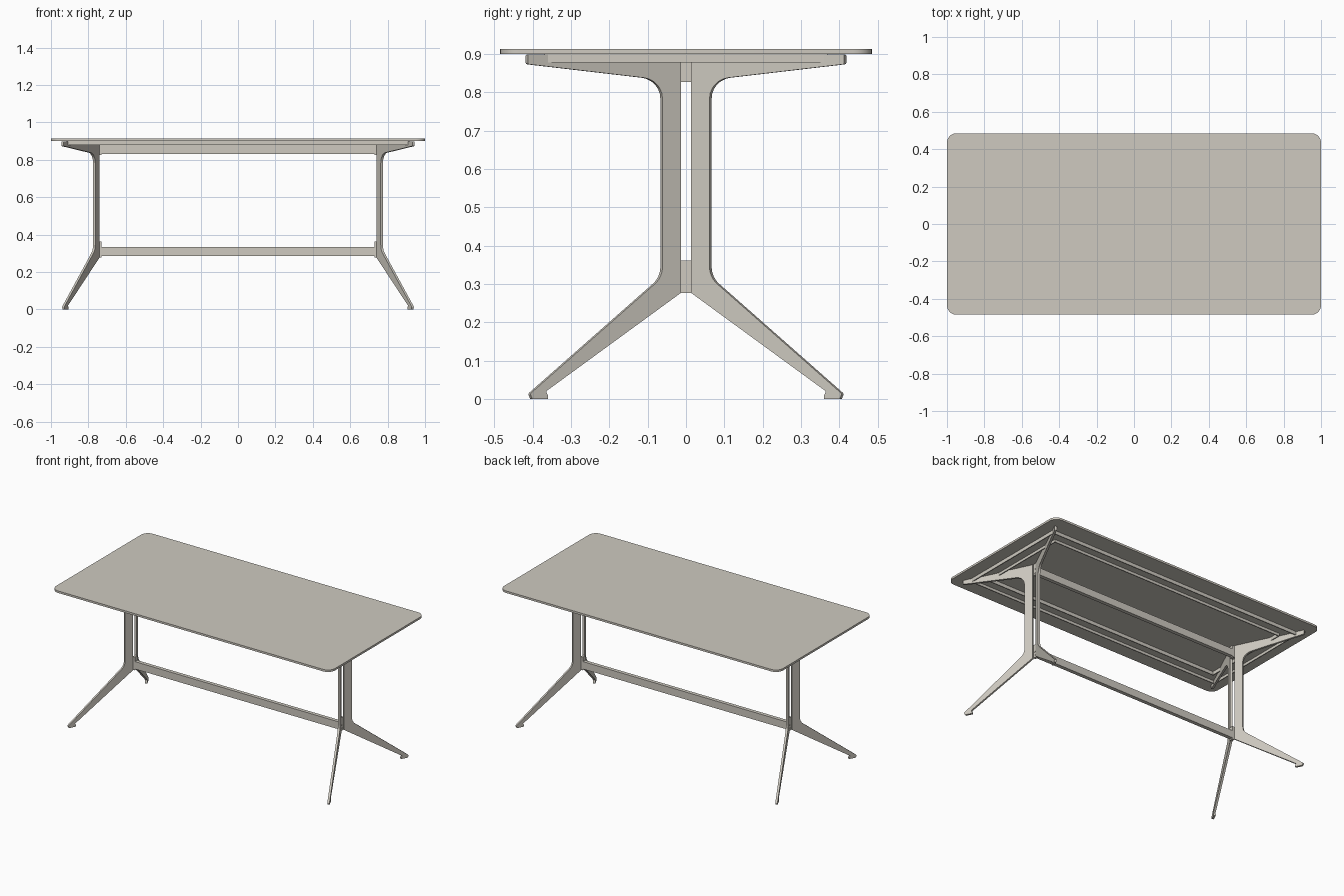
import bpy, bmesh, math
from mathutils import Vector

if "Cube" in bpy.data.objects:
    bpy.data.objects.remove(bpy.data.objects["Cube"])

metal = bpy.data.materials.new("warm_grey")
metal.diffuse_color = (0.62, 0.59, 0.53, 1)
metal.use_nodes = True
metal.node_tree.nodes["Principled BSDF"].inputs["Base Color"].default_value = metal.diffuse_color


def rounded(points, steps=6):
    """Outline from (a, b, radius) corners, each rounded by its radius."""
    out, n = [], len(points)
    for i, (a, b, r) in enumerate(points):
        p = Vector((a, b))
        if r == 0:
            out.append(p)
            continue
        d1 = (Vector(points[i - 1][:2]) - p).normalized()
        d2 = (Vector(points[(i + 1) % n][:2]) - p).normalized()
        half = d1.angle(d2) / 2
        cut = r / math.tan(half)
        centre = p + (d1 + d2).normalized() * (r / math.sin(half))
        v1, v2 = p + d1 * cut - centre, p + d2 * cut - centre
        sweep = v1.angle_signed(v2)
        for k in range(steps + 1):
            t = -sweep * k / steps
            c, s = math.cos(t), math.sin(t)
            out.append(centre + Vector((v1.x * c - v1.y * s, v1.x * s + v1.y * c)))
    return out


def finish(name, bm, smooth=True):
    bmesh.ops.recalc_face_normals(bm, faces=bm.faces)
    mesh = bpy.data.meshes.new(name)
    bm.to_mesh(mesh)
    bm.free()
    mesh.materials.append(metal)
    obj = bpy.data.objects.new(name, mesh)
    bpy.context.collection.objects.link(obj)
    if smooth:
        bpy.ops.object.select_all(action='DESELECT')
        obj.select_set(True)
        bpy.context.view_layer.objects.active = obj
        bpy.ops.object.shade_smooth_by_angle(angle=math.radians(30))
    return obj


def prism(name, outline, place, depth):
    """Extrude an outline placed in space along a depth vector."""
    bm = bmesh.new()
    face = bm.faces.new([bm.verts.new(place(p)) for p in outline])
    new = bmesh.ops.extrude_face_region(bm, geom=[face])["geom"]
    bmesh.ops.translate(bm, vec=depth, verts=[g for g in new if isinstance(g, bmesh.types.BMVert)])
    return finish(name, bm)


def box(name, x, y, z):
    outline = [(x[0], y[0]), (x[1], y[0]), (x[1], y[1]), (x[0], y[1])]
    return prism(name, outline, lambda p: (p[0], p[1], z[0]), Vector((0, 0, z[1] - z[0])))


# Table top with rounded corners
corners = [(-1, -0.485, 0.05), (1, -0.485, 0.05), (1, 0.485, 0.05), (-1, 0.485, 0.05)]
prism("table_top", rounded(corners), lambda p: (p.x, p.y, 0.9), Vector((0, 0, 0.013)))

# Four splayed leg plates: arm, column and foot in one profile (y, z, radius)
leg_profile = rounded([
    (0.016, 0.277, 0), (0.368, 0.02, 0.004), (0.363, 0.011, 0.003), (0.363, 0, 0),
    (0.403, 0, 0), (0.409, 0.014, 0.006), (0.064, 0.318, 0.06), (0.064, 0.832, 0.055),
    (0.415, 0.873, 0.005), (0.415, 0.898, 0.003), (0.016, 0.898, 0)])
SLOPE, THICK = 0.48, 0.013
for sx, xname in ((-1, "left"), (1, "right")):
    for sy, yname in ((-1, "front"), (1, "back")):
        side = Vector((sx, -sy * SLOPE, 0)).normalized() * THICK
        prism(f"{yname}_{xname}_leg", leg_profile,
              lambda p: Vector((sx * (0.746 + SLOPE * (p.x - 0.016)), sy * p.x, p.y)) - side / 2,
              side)

# Channel frame under the top: two upright flanges and a thin web
def ring(name, x, y, width, z):
    bm = bmesh.new()
    loops = []
    for inset, h in ((0, z[0]), (0, z[1]), (width, z[1]), (width, z[0])):
        a, b = x - inset, y - inset
        loops.append([bm.verts.new(c) for c in ((-a, -b, h), (a, -b, h), (a, b, h), (-a, b, h))])
    for i in range(4):
        for k in range(4):
            j, m = (i + 1) % 4, (k + 1) % 4
            bm.faces.new((loops[i][k], loops[i][m], loops[j][m], loops[j][k]))
    finish(name, bm, smooth=False)


ring("frame_outer_flange", 0.918, 0.37, 0.006, (0.878, 0.9))
ring("frame_inner_flange", 0.846, 0.298, 0.006, (0.878, 0.9))
ring("frame_web", 0.918, 0.37, 0.078, (0.895, 0.9))

# Long beams joining both ends
box("upper_beam", (-0.735, 0.735), (-0.012, 0.012), (0.832, 0.878))
box("lower_stretcher", (-0.735, 0.735), (-0.012, 0.012), (0.285, 0.333))

# End brackets between paired legs, with screw heads
for sx, xname in ((-1, "left"), (1, "right")):
    x = sorted((sx * 0.731, sx * 0.747))
    box(f"upper_bracket_{xname}", x, (-0.013, 0.013), (0.826, 0.9))
    box(f"lower_bracket_{xname}", x, (-0.013, 0.013), (0.277, 0.362))
    for i, z in enumerate((0.29, 0.315, 0.838, 0.863)):
        disc = [(0.005 * math.cos(k * math.pi / 6), 0.005 * math.sin(k * math.pi / 6))
                for k in range(12)]
        prism(f"screw_{xname}_{i}", disc, lambda p: (sx * 0.746, p[0], z + p[1]),
              Vector((sx * 0.003, 0, 0)))
